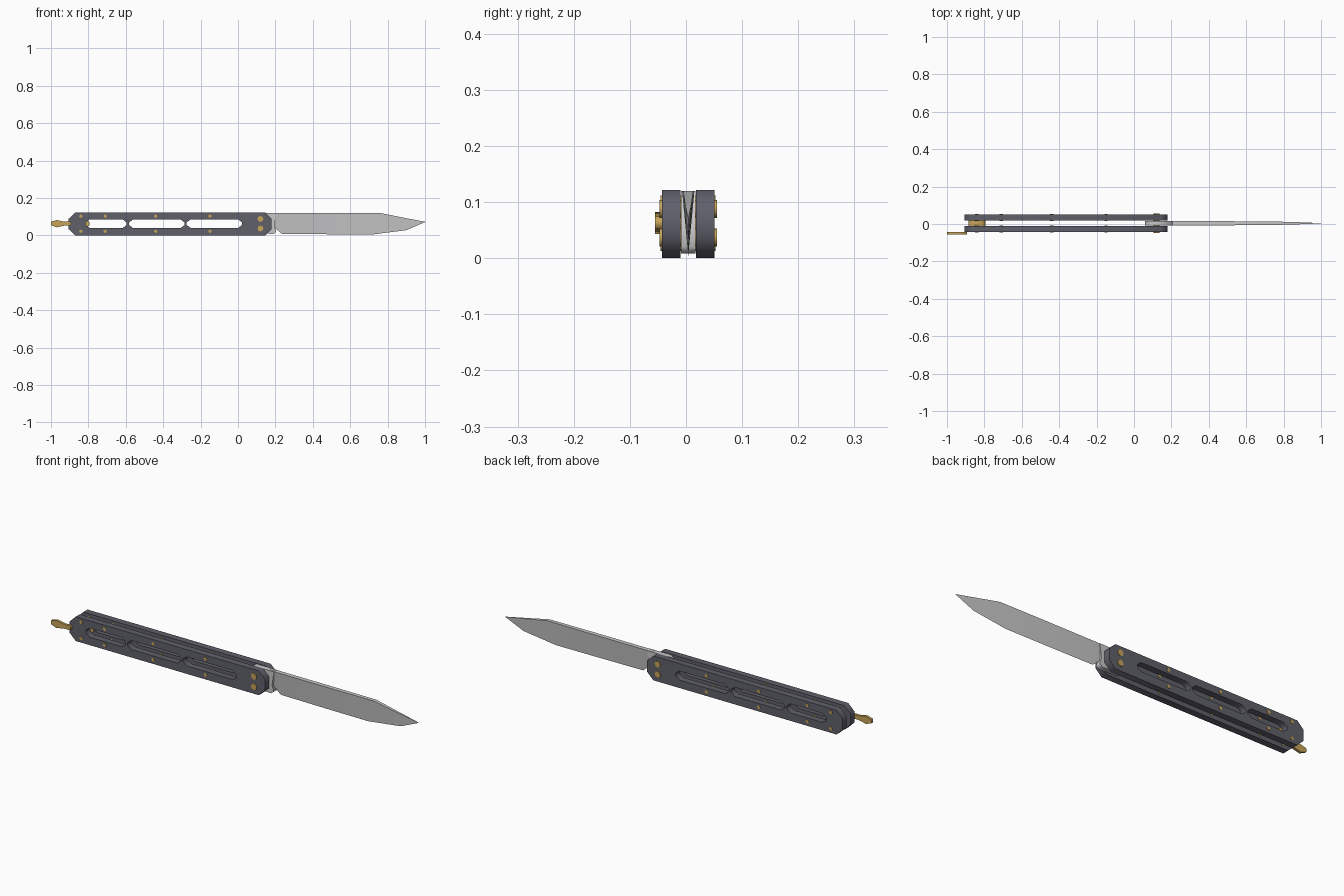
import bpy, bmesh, math

cube = bpy.data.objects.get("Cube")
if cube:
    bpy.data.objects.remove(cube)

MID = 0.004  # y of the centre plane


def material(name, colour, metallic=0.0):
    m = bpy.data.materials.new(name)
    m.use_nodes = True
    m.diffuse_color = (*colour, 1)
    m.node_tree.nodes["Principled BSDF"].inputs["Base Color"].default_value = (*colour, 1)
    return m


slate = material("slate", (0.115, 0.115, 0.145))
brass = material("brass", (0.57, 0.37, 0.1))
steel = material("steel", (0.58, 0.58, 0.59))


def add(name, mesh, mat):
    mesh.materials.clear()
    mesh.materials.append(mat)
    ob = bpy.data.objects.new(name, mesh)
    bpy.context.collection.objects.link(ob)
    return ob


def plate(name, outlines, y0, y1, mat):
    """Extrude x-z outlines between two y planes; inner outlines become holes."""
    curve = bpy.data.curves.new(name, 'CURVE')
    curve.dimensions = '2D'
    curve.fill_mode = 'BOTH'
    curve.extrude = (y1 - y0) / 2
    for points in outlines:
        s = curve.splines.new('POLY')
        s.points.add(len(points) - 1)
        for p, (x, z) in zip(s.points, points):
            p.co = (x, z, 0, 1)
        s.use_cyclic_u = True
    temp = bpy.data.objects.new("outline", curve)
    bpy.context.collection.objects.link(temp)
    mesh = bpy.data.meshes.new_from_object(temp.evaluated_get(bpy.context.evaluated_depsgraph_get()))
    bpy.data.objects.remove(temp)
    bm = bmesh.new()
    bm.from_mesh(mesh)
    bmesh.ops.remove_doubles(bm, verts=bm.verts, dist=1e-5)
    for v in bm.verts:
        x, z, d = v.co
        v.co = (x, (y0 + y1) / 2 - d, z)
    bmesh.ops.recalc_face_normals(bm, faces=bm.faces)
    bm.to_mesh(mesh)
    bm.free()
    mesh.name = name
    return add(name, mesh, mat)


def octagon(x0, x1, z0, z1, cx, cz):
    return [(x0 + cx, z0), (x1 - cx, z0), (x1, z0 + cz), (x1, z1 - cz),
            (x1 - cx, z1), (x0 + cx, z1), (x0, z1 - cz), (x0, z0 + cz)]


def pin(name, x, z, radius, y0, y1, sides=8):
    ring = [(x + radius * math.cos(math.tau * i / sides),
             z + radius * math.sin(math.tau * i / sides)) for i in range(sides)]
    return plate(name, [ring], y0, y1, brass)


# Handles with three long slots each
body = octagon(-0.905, 0.18, 0, 0.122, 0.034, 0.033)
slots = [octagon(a, b, 0.04, 0.085, 0.021, 0.016)
         for a, b in ((-0.815, -0.595), (-0.583, -0.285), (-0.275, 0.022))]
sides = {"front": (-0.043, -0.01), "back": (0.018, 0.051)}
for side, (y0, y1) in sides.items():
    plate(side + "_handle", [body] + slots, y0, y1, slate)
    # Small handle pins
    for i, x in enumerate((-0.84, -0.71, -0.44, -0.15)):
        for row, z in (("lower", 0.022), ("upper", 0.103)):
            pin(f"{side}_{row}_pin_{i + 1}", x, z, 0.009, y0 - 0.002, y1 + 0.002)

# Pivot pins through handles and tang
for name, z in (("lower_pivot", 0.037), ("upper_pivot", 0.088)):
    pin(name, 0.12, z, 0.016, -0.047, 0.055)

# Spacer block and latch at the tail
plate("tail_spacer", [octagon(-0.885, -0.795, 0.042, 0.083, 0.015, 0.012)], -0.01, 0.018, brass)
latch = [(-0.892, 0.052), (-0.93, 0.052), (-0.97, 0.043), (-1, 0.055),
         (-1, 0.073), (-0.97, 0.082), (-0.93, 0.074), (-0.892, 0.074)]
plate("latch", [latch], -0.055, -0.043, brass)

# Tang
tang = [(0.06, 0.028), (0.09, 0.012), (0.19, 0.008), (0.205, 0.02),
        (0.195, 0.05), (0.205, 0.12), (0.09, 0.12), (0.06, 0.1)]
plate("tang", [tang], MID - 0.0125, MID + 0.0125, steel)

# Blade lofted from stations: x of spine, x of edge, spine z, edge z, half thickness
stations = [(0.18, 0.18, 0.12, 0.055, 0.011), (0.235, 0.235, 0.12, 0.008, 0.011),
            (0.5, 0.5, 0.12, 0.006, 0.011), (0.76, 0.72, 0.12, 0.005, 0.009),
            (0.9, 0.9, 0.092, 0.028, 0.005), (1.0, 1.0, 0.073, 0.071, 0.0006)]
bm = bmesh.new()
rings = []
for xs, xe, top, edge, t in stations:
    rings.append([bm.verts.new(c) for c in
                  ((xs, MID - t, top), (xs, MID + t, top), (xe, MID, edge))])
for a, b in zip(rings, rings[1:]):
    for i in range(3):
        j = (i + 1) % 3
        bm.faces.new((a[i], a[j], b[j], b[i]))
bm.faces.new(rings[0])
bm.faces.new(rings[-1])
bmesh.ops.recalc_face_normals(bm, faces=bm.faces)
mesh = bpy.data.meshes.new("blade")
bm.to_mesh(mesh)
bm.free()
blade = add("blade", mesh, steel)
bpy.ops.object.select_all(action='DESELECT')
blade.select_set(True)
bpy.context.view_layer.objects.active = blade
bpy.ops.object.shade_smooth_by_angle(angle=math.radians(30))
